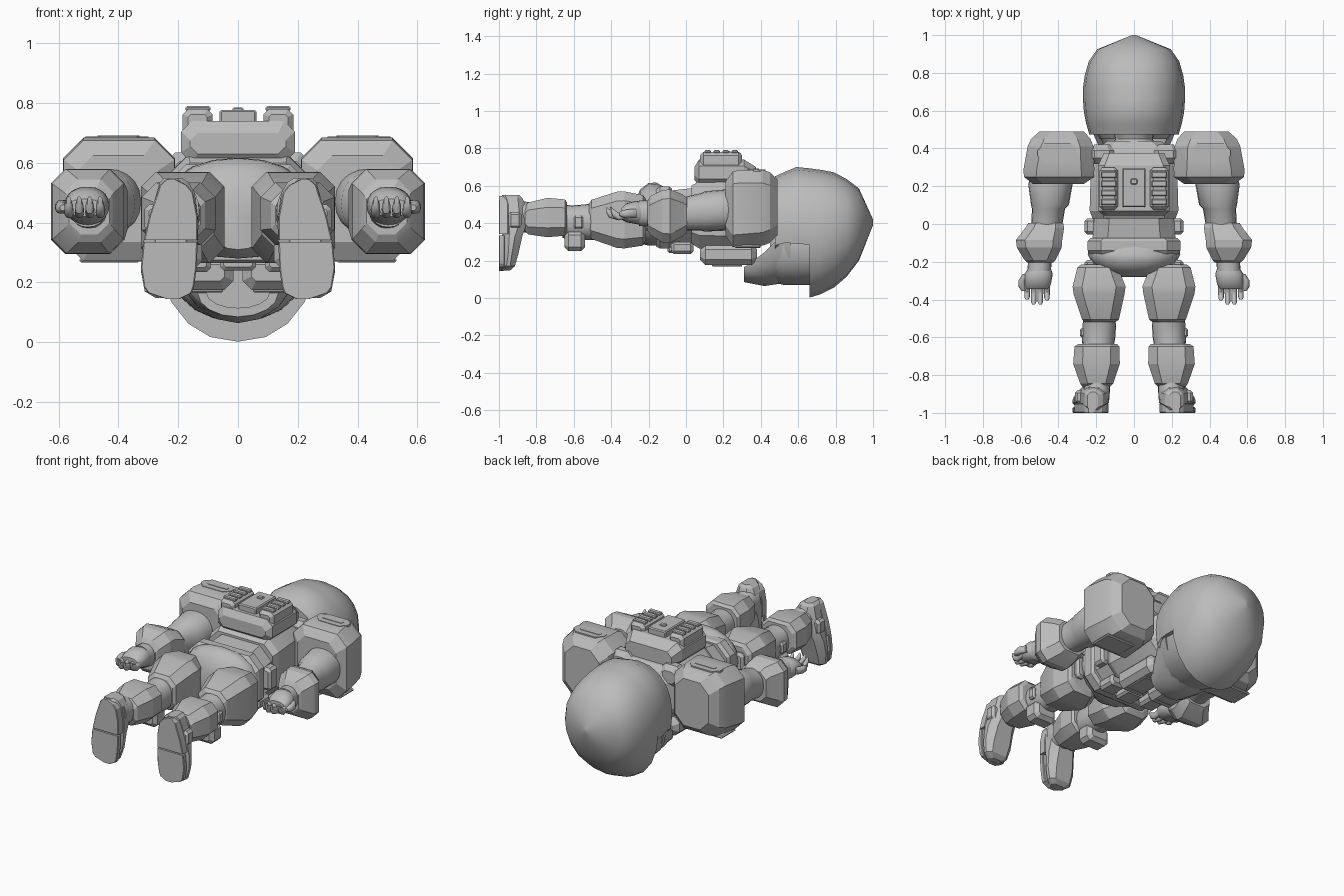
import bpy, bmesh, math

grey = bpy.data.materials.new("armour_grey")
grey.diffuse_color = (0.5, 0.5, 0.5, 1)


def ring(t, x0, x1, z0, z1, c=None, clamp=None, power=2.2):
    """Chamfered rectangle (c given) or superellipse cross-section at y = t."""
    if c is not None:
        pts = [(x0 + c, z0), (x1 - c, z0), (x1, z0 + c), (x1, z1 - c),
               (x1 - c, z1), (x0 + c, z1), (x0, z1 - c), (x0, z0 + c)]
    else:
        cx, cz, rx, rz = (x0 + x1) / 2, (z0 + z1) / 2, (x1 - x0) / 2, (z1 - z0) / 2
        pts = []
        for i in range(20):
            a = math.tau * i / 20
            s, k = math.sin(a), math.cos(a)
            pts.append((cx + rx * math.copysign(abs(k) ** (2 / power), k),
                        cz + rz * math.copysign(abs(s) ** (2 / power), s)))
    if clamp is not None:
        pts = [(x, max(z, clamp)) for x, z in pts]
    return [(x, t, z) for x, z in pts]


def trough(t, w, z0, rim, wall=.03):
    """U-shaped cross-section, open upwards."""
    out = []
    for d, order in ((0, range(9)), (wall, range(8, -1, -1))):
        for i in order:
            a = math.pi * (1 + i / 8)
            out.append(((w - d) * math.cos(a), t, rim + (rim - z0 - d) * math.sin(a)))
    return out


def loft(name, rings, mirror=False, angle=25, upright=False):
    """Skin a stack of rings; upright stacks run along z instead of y."""
    bm = bmesh.new()
    loops = []
    for r in rings:
        loops.append([bm.verts.new((x, z, y) if upright else (x, y, z)) for x, y, z in r])
    n = len(loops[0])
    for a, b in zip(loops, loops[1:]):
        for i in range(n):
            j = (i + 1) % n
            bm.faces.new((a[i], a[j], b[j], b[i]))
    bm.faces.new(loops[0])
    bm.faces.new(loops[-1])
    bmesh.ops.remove_doubles(bm, verts=bm.verts, dist=1e-5)
    bmesh.ops.recalc_face_normals(bm, faces=bm.faces)
    me = bpy.data.meshes.new(name)
    bm.to_mesh(me)
    bm.free()
    me.materials.append(grey)
    me.shade_smooth()
    me.set_sharp_from_angle(angle=math.radians(angle))
    ob = bpy.data.objects.new(name, me)
    bpy.context.collection.objects.link(ob)
    if mirror:
        ob.modifiers.new("mirror", 'MIRROR').use_axis[0] = True
    return ob


def octs(name, secs, mirror=False, upright=False):
    return loft(name, [ring(*s) for s in secs], mirror, 20, upright)


def rounds(name, secs, mirror=False):
    return loft(name, [ring(*s) for s in secs], mirror, 40)


def box(name, x, y, z, c=0.01, mirror=False):
    """Block with chamfered edges on every side."""
    return octs(name, [(y[0], x[0] + c, x[1] - c, z[0] + c, z[1] - c, c / 2),
                       (y[0] + c, *x, *z, c), (y[1] - c, *x, *z, c),
                       (y[1], x[0] + c, x[1] - c, z[0] + c, z[1] - c, c / 2)], mirror)


# Helmet shell: closed at the crown, stepped back below the brim
shell = [(1.0, .01, .39, .42, None), (.925, .195, .2, .585, None),
         (.86, .24, .115, .635, None), (.79, .26, .055, .672, None),
         (.72, .27, .02, .685, None), (.66, .27, .002, .693, None),
         (.66, .27, .002, .693, .285), (.59, .265, .02, .70, .29),
         (.53, .253, .05, .675, .295), (.475, .237, .1, .65, .25)]
loft("helmet_shell", [ring(y, -w, w, a, b, None, k) for y, w, a, b, k in shell], angle=35)
# Face visor and open chin guard under the brim
rounds("visor", [(.68, -.235, .235, .07, .5), (.52, -.225, .225, .07, .5), (.45, -.18, .18, .09, .45)])
loft("chin_guard", [trough(*s) for s in
                    [(.56, .24, .085, .3), (.475, .215, .072, .3), (.42, .19, .064, .245),
                     (.335, .15, .08, .178), (.31, .135, .085, .165)]], angle=40)

# Neck and torso
rounds("neck", [(.5, -.11, .11, .34, .58), (.45, -.1, .1, .34, .56), (.38, -.13, .13, .33, .59)])
octs("chest", [(.44, -.14, .14, .34, .57, .05), (.39, -.21, .21, .29, .61, .07),
               (.25, -.23, .23, .26, .635, .07), (.07, -.235, .235, .265, .625, .07),
               (.03, -.22, .22, .29, .6, .06)])
octs("waist", [(.06, -.21, .21, .29, .59, .08), (-.03, -.215, .215, .28, .58, .08),
               (-.12, -.225, .225, .28, .57, .08)])
octs("belt", [(-.075, -.23, .23, .275, .585, .07), (-.09, -.245, .245, .265, .595, .07),
              (-.14, -.245, .245, .265, .595, .07), (-.16, -.235, .235, .275, .58, .07)])
rounds("pelvis", [(-.11, -.24, .24, .29, .59), (-.16, -.245, .245, .28, .617),
                  (-.2, -.225, .225, .28, .615), (-.245, -.175, .175, .29, .58),
                  (-.28, -.1, .1, .31, .5)])
box("collar_pad", (.1, .24), (.32, .42), (.5, .635), .03, True)

# Chest plates, front pouches and buckle
box("chest_plate", (.015, .2), (.075, .38), (.175, .29), .03, True)
box("chest_panel", (.05, .165), (.14, .3), (.167, .18), .004, True)
box("front_pouch", (.09, .2), (-.08, .04), (.235, .3), .015, True)
box("belt_buckle", (-.06, .06), (-.1, .02), (.24, .29), .012)
box("side_pouch", (.2, .262), (-.055, .03), (.36, .5), .015, True)

# Backpack with side pods, vents and centre panel
octs("backpack", [(.045, -.16, .16, .63, .70, .025), (.07, -.19, .19, .6, .74, .035),
                  (.31, -.19, .19, .6, .74, .035), (.375, -.16, .16, .6, .7, .03)])
box("backpack_pod", (.085, .185), (.075, .3), (.68, .78), .018, True)
for i in range(4):
    y = .1 + i * .048
    box("pod_vent", (.092, .175), (y, y + .033), (.772, .79), .005, True)
box("backpack_panel", (-.062, .062), (.09, .295), (.72, .777), .006)
box("panel_button", (-.018, .018), (.21, .24), (.77, .785), .004)

# Shoulder armour with raised plates
octs("shoulder_armour", [(.212, .265, .535, .335, .625, .05), (.25, .212, .583, .272, .675, .065),
                         (.29, .21, .585, .27, .685, .07), (.41, .215, .563, .28, .685, .07),
                         (.45, .23, .545, .295, .672, .07), (.49, .265, .5, .335, .63, .06)], True)
octs("shoulder_plate", [(.675, .3, .51, .325, .425, .035), (.688, .3, .51, .325, .425, .035)], True, True)
octs("shoulder_slot", [(.682, .33, .47, .36, .39, .008), (.691, .33, .47, .36, .39, .008)], True, True)
box("shoulder_front_trim", (.33, .53), (.26, .4), (.266, .282), .006, True)

# Arms
rounds("upper_arm", [(.24, .32, .55, .36, .58), (.21, .325, .56, .36, .58),
                     (.1, .345, .545, .355, .57), (.08, .365, .54, .36, .56),
                     (-.01, .38, .545, .36, .54)], True)
octs("forearm_armour", [(.005, .375, .56, .35, .535, .04), (-.02, .37, .575, .33, .555, .045),
                        (-.085, .38, .625, .295, .58, .048), (-.125, .383, .62, .297, .577, .048),
                        (-.19, .415, .58, .335, .545, .045), (-.205, .43, .565, .36, .52, .04)], True)
rounds("wrist", [(-.19, .435, .56, .38, .52), (-.25, .44, .565, .385, .52)], True)

# Hands with curled fingers
rounds("palm", [(-.235, .44, .56, .39, .51), (-.265, .43, .58, .395, .52),
                (-.32, .44, .58, .405, .505), (-.345, .455, .57, .42, .48)], True)
for i, tip in enumerate((.405, .425, .425, .4)):
    x = .445 + i * .035
    rounds("finger", [(-.31, x, x + .03, .425, .475), (-.36, x, x + .031, .415, .455),
                      (-tip + .012, x + .002, x + .03, .43, .475),
                      (-tip, x + .008, x + .024, .455, .488)], True)
rounds("thumb", [(-.265, .555, .59, .43, .475), (-.3, .575, .612, .43, .475),
                 (-.335, .575, .61, .43, .47), (-.355, .575, .595, .44, .46)], True)

# Legs
octs("thigh_armour", [(-.215, .1, .28, .31, .53, .04), (-.23, .085, .3, .28, .55, .045),
                      (-.33, .045, .325, .265, .57, .05), (-.37, .05, .32, .268, .568, .05),
                      (-.505, .08, .275, .315, .525, .045), (-.518, .095, .26, .335, .505, .04)], True)
box("hip_tab", (.2, .262), (-.25, -.19), (.36, .5), .015, True)
rounds("knee", [(-.49, .1, .27, .31, .51), (-.54, .095, .272, .31, .5),
                (-.61, .1, .275, .315, .495), (-.66, .11, .27, .32, .5)], True)
box("knee_pad", (.12, .275), (-.65, -.54), (.25, .36), .022, True)
box("knee_side_cap", (.255, .287), (-.6, -.55), (.37, .44), .01, True)
octs("shin_armour", [(-.635, .09, .295, .35, .51, .04), (-.648, .078, .315, .333, .527, .045),
                     (-.74, .075, .322, .325, .535, .05), (-.845, .11, .285, .34, .51, .04),
                     (-.86, .125, .275, .36, .49, .035)], True)
rounds("ankle", [(-.83, .125, .265, .35, .51), (-.93, .13, .27, .35, .53)], True)

# Boots: uppers stacked from toe to heel, split soles below
octs("boot_upper", [(.148, .19, .275, -.985, -.94, .012), (.17, .16, .312, -.985, -.915, .025),
                    (.24, .14, .325, -.985, -.895, .035), (.33, .135, .318, -.985, -.875, .04),
                    (.4, .132, .3, -.985, -.85, .04), (.5, .145, .272, -.985, -.86, .035),
                    (.535, .165, .262, -.985, -.875, .025), (.55, .19, .245, -.985, -.89, .015)],
     True, True)
octs("boot_sole_front", [(.145, .195, .24, -1, -.975, .004), (.165, .155, .3, -1, -.97, .004),
                         (.185, .147, .315, -1, -.97, .004), (.25, .138, .325, -1, -.97, .004),
                         (.335, .135, .317, -1, -.97, .004)], True, True)
octs("boot_sole_heel", [(.342, .135, .315, -1, -.95, .004), (.42, .135, .297, -1, -.95, .004),
                        (.5, .15, .27, -1, -.95, .004), (.525, .17, .262, -1, -.95, .004),
                        (.545, .21, .24, -1, -.95, .004)], True, True)
box("ankle_guard", (.265, .312), (-.95, -.88), (.37, .46), .014, True)
